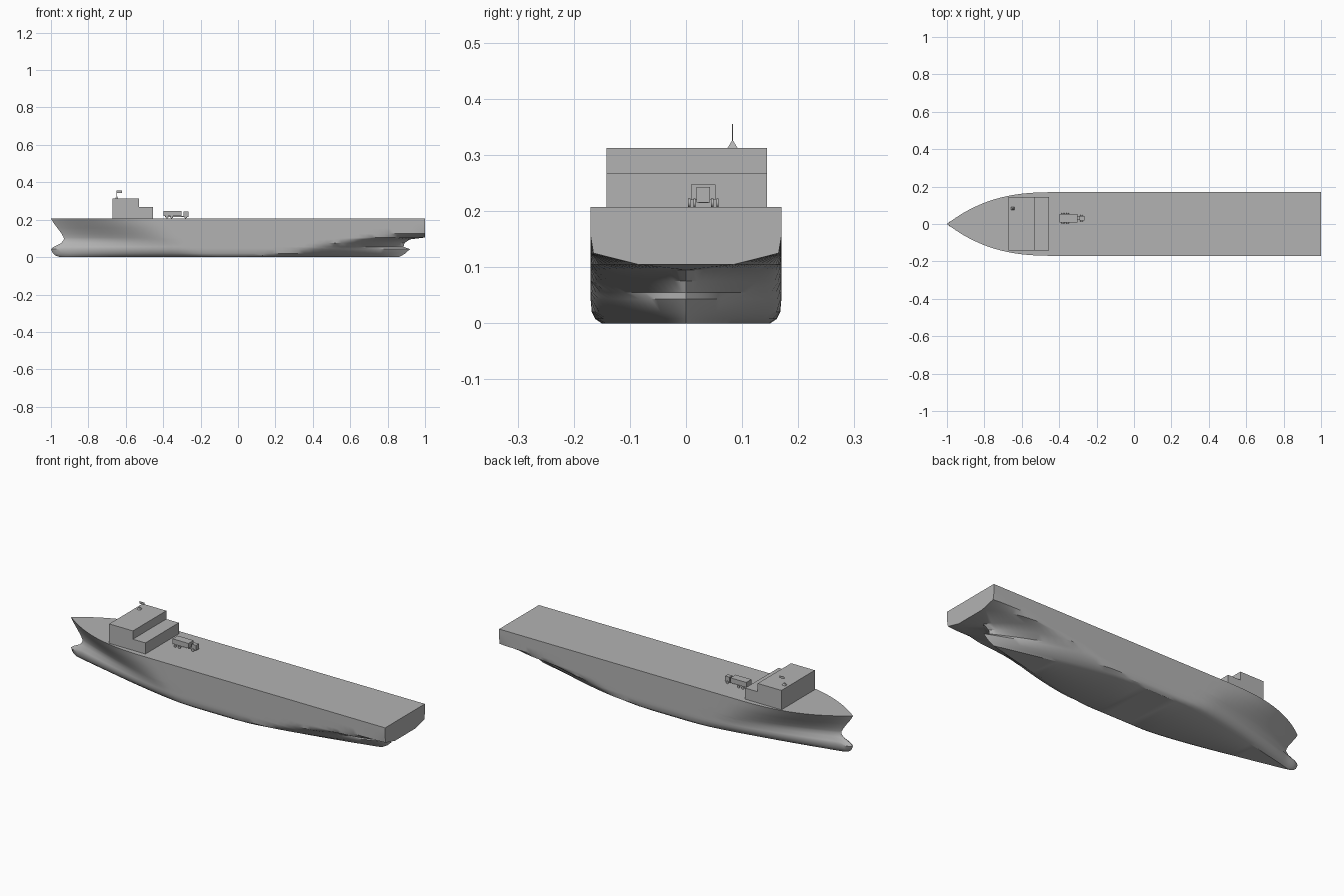
import bpy, bmesh, math
from mathutils import Vector

if "Cube" in bpy.data.objects:
    bpy.data.objects.remove(bpy.data.objects["Cube"], do_unlink=True)

grey = bpy.data.materials.new("ship grey")
grey.use_nodes = True
grey.diffuse_color = (0.45, 0.45, 0.45, 1)
grey.node_tree.nodes["Principled BSDF"].inputs["Base Color"].default_value = grey.diffuse_color


def finish(name, bm, smooth=False):
    bmesh.ops.recalc_face_normals(bm, faces=bm.faces)
    mesh = bpy.data.meshes.new(name)
    bm.to_mesh(mesh)
    bm.free()
    mesh.materials.append(grey)
    obj = bpy.data.objects.new(name, mesh)
    bpy.context.collection.objects.link(obj)
    if smooth:
        bpy.ops.object.select_all(action="DESELECT")
        obj.select_set(True)
        bpy.context.view_layer.objects.active = obj
        bpy.ops.object.shade_smooth_by_angle(angle=math.radians(32))
    return obj


def box(name, low, high):
    bm = bmesh.new()
    bmesh.ops.create_cube(bm, size=1)
    low, high = Vector(low), Vector(high)
    for v in bm.verts:
        v.co = (low + high) / 2 + v.co * (high - low)
    return finish(name, bm)


def cone(name, centre, base, tip, height, sides, axis="Z"):
    bm = bmesh.new()
    bmesh.ops.create_cone(bm, cap_ends=True, segments=sides, radius1=base,
                          radius2=tip, depth=height)
    obj = finish(name, bm, sides > 6)
    obj.location = centre
    if axis == "Y":
        obj.rotation_euler.x = math.pi / 2
    return obj


# Hull waterlines: height, stem x, x where the bow reaches full beam, bow fullness,
# x where the stern starts to narrow, stern end x, end width share,
# stern fullness, half beam, bulb radius
WATERLINES = [
    (0.0, -0.95, -0.15, 1.3, 0.1, 0.86, 0, 1.3, 0.15, 0.005),
    (0.008, -0.975, -0.2, 1.3, 0.15, 0.875, 0, 1.3, 0.162, 0.015),
    (0.02, -0.99, -0.25, 1.3, 0.25, 0.895, 0, 1.4, 0.168, 0.022),
    (0.043, -1, -0.3, 1.3, 0.35, 0.92, 0, 1.4, 0.17, 0.026),
    (0.055, -0.985, -0.3, 1.3, 0.4, 0.885, 0, 1.5, 0.17, 0.024),
    (0.075, -0.945, -0.32, 1.3, 0.5, 0.89, 0, 1.8, 0.17, 0.015),
    (0.095, -0.93, -0.34, 1.35, 0.58, 0.92, 0, 2.4, 0.17, 0),
    (0.105, -0.932, -0.35, 1.4, 0.65, 1, 0.5, 2.8, 0.17, 0),
    (0.125, -0.943, -0.36, 1.55, 0.9, 1, 0.97, 2, 0.17, 0),
    (0.155, -0.965, -0.38, 1.9, 0.9, 1, 1, 1, 0.17, 0),
    (0.185, -0.988, -0.4, 2.3, 0.9, 1, 1, 1, 0.17, 0),
    (0.207, -1, -0.42, 2.6, 0.9, 1, 1, 1, 0.17, 0),
]
STEPS = 56
BULB = 0.11


def half_breadth(x, line):
    z, stem, full, bow_p, narrow, end, share, stern_p, beam, bulb = line
    t = min(1, max(0, (x - stem) / (full - stem)))
    s = min(1, max(0, (end - x) / (end - narrow)))
    bow = 1 - (1 - t) ** bow_p
    stern = share + (1 - share) * (1 - (1 - s) ** stern_p)
    width = beam * bow * stern
    d = (x - stem) / BULB - 1
    if bulb and abs(d) < 1:
        width = max(width, bulb * math.sqrt(1 - d * d))
    return width


# Hull: waterline rings joined upward, closed by flat bottom and deck
bm = bmesh.new()
rings = []
for line in WATERLINES:
    side = []
    for i in range(STEPS + 1):
        u = i / STEPS
        u = 0.35 * u + 0.65 * (1 - math.cos(math.pi * u)) / 2
        x = line[1] + (line[5] - line[1]) * u
        side.append((x, half_breadth(x, line)))
    points = side + [(x, -y) for x, y in reversed(side)]
    rings.append([bm.verts.new((x, y, line[0])) for x, y in points])
count = len(rings[0])
for lower, upper in zip(rings, rings[1:]):
    for i in range(count):
        j = (i + 1) % count
        bm.faces.new((lower[i], lower[j], upper[j], upper[i]))
for ring in (rings[0], rings[-1]):
    for i in range(STEPS):
        bm.faces.new((ring[i], ring[i + 1], ring[count - 2 - i], ring[count - 1 - i]))
bmesh.ops.remove_doubles(bm, verts=bm.verts, dist=0.00001)
finish("hull", bm, True)

# Stepped deckhouse
bm = bmesh.new()
steps = [(-0.672, 0.205), (-0.455, 0.205), (-0.455, 0.267),
         (-0.53, 0.267), (-0.53, 0.312), (-0.672, 0.312)]
face = bm.faces.new([bm.verts.new((x, -0.142, z)) for x, z in steps])
wall = bmesh.ops.extrude_face_region(bm, geom=[face])
bmesh.ops.translate(bm, vec=(0, 0.286, 0),
                    verts=[g for g in wall["geom"] if isinstance(g, bmesh.types.BMVert)])
finish("deckhouse", bm)

# Flag mast on the roof
cone("mast_foot", (-0.648, 0.083, 0.319), 0.013, 0.001, 0.014, 4).rotation_euler.z = math.pi / 4
cone("mast", (-0.648, 0.083, 0.335), 0.001, 0.001, 0.04, 6)
box("flag", (-0.648, 0.0822, 0.343), (-0.62, 0.0838, 0.355))

# Small truck parked on deck
box("truck_cargo_box", (-0.398, 0.009, 0.22), (-0.303, 0.053, 0.247))
box("truck_chassis", (-0.39, 0.022, 0.214), (-0.27, 0.04, 0.221))
box("truck_cab", (-0.291, 0.019, 0.215), (-0.264, 0.043, 0.243))
for x in (-0.38, -0.355, -0.28):
    reach = 0.016 if x == -0.28 else 0.025
    for sign in (-1, 1):
        cone("truck_wheel", (x, 0.031 + sign * reach, 0.2145), 0.0075, 0.0075, 0.004, 12, "Y")
